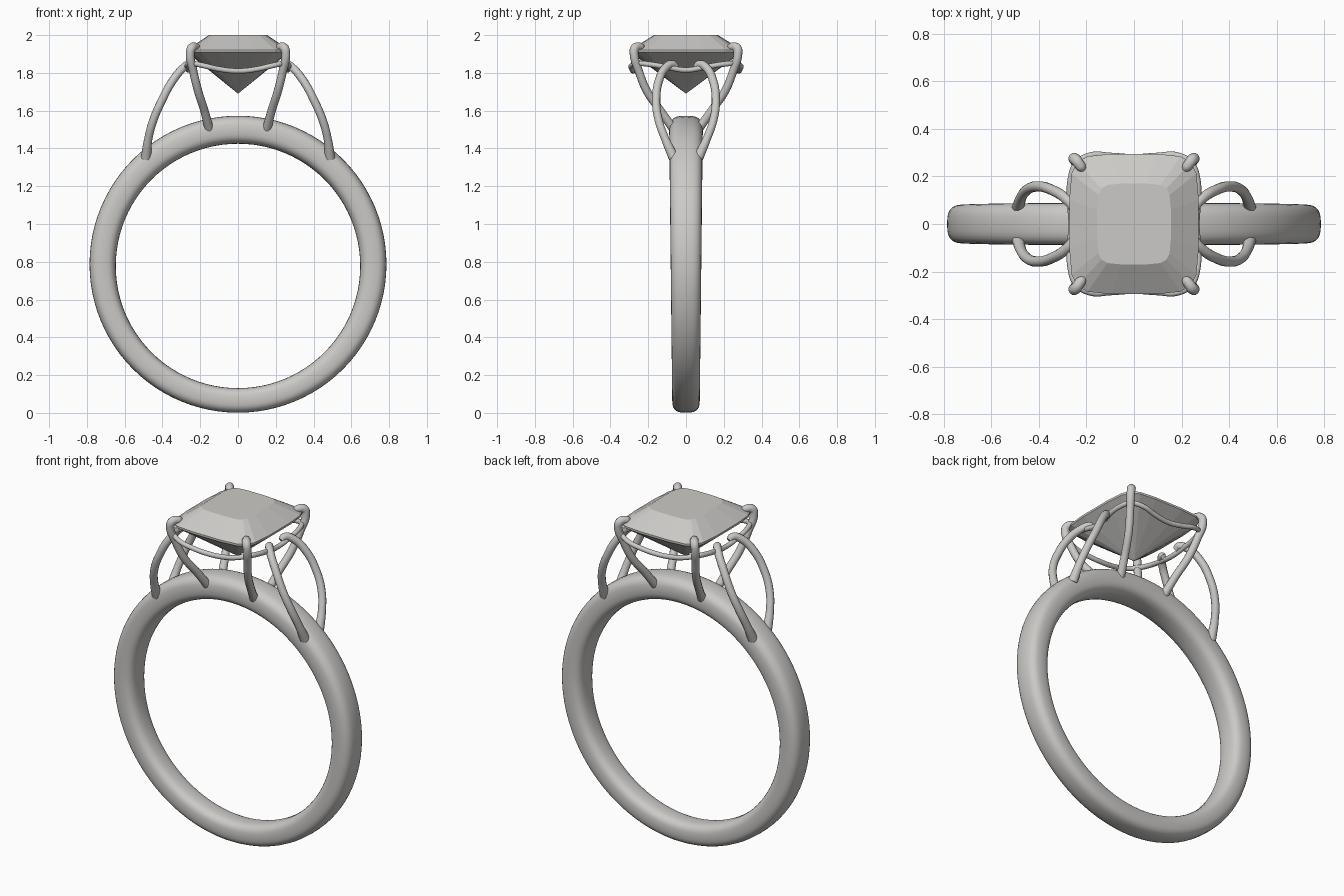
import bpy, bmesh, math

cube = bpy.data.objects.get("Cube")
if cube:
    bpy.data.objects.remove(cube, do_unlink=True)


def material(name, color):
    m = bpy.data.materials.new(name)
    m.use_nodes = True
    m.diffuse_color = color
    m.node_tree.nodes["Principled BSDF"].inputs["Base Color"].default_value = color
    return m


METAL = material("pale grey metal", (0.6, 0.59, 0.57, 1))


def add_mesh(name, bm, smooth):
    bmesh.ops.recalc_face_normals(bm, faces=bm.faces)
    me = bpy.data.meshes.new(name)
    for f in bm.faces:
        f.smooth = smooth
    bm.to_mesh(me)
    bm.free()
    me.materials.append(METAL)
    ob = bpy.data.objects.new(name, me)
    bpy.context.collection.objects.link(ob)
    return ob


def bridge(bm, a, b):
    n = len(a)
    for i in range(n):
        bm.faces.new((a[i], a[(i + 1) % n], b[(i + 1) % n], b[i]))


def wire(name, points, radius, closed=False):
    """Round wire through (x, y, z, radius factor) points, turned into a mesh."""
    cu = bpy.data.curves.new(name, "CURVE")
    cu.dimensions = "3D"
    cu.bevel_depth = radius
    cu.bevel_resolution = 4
    cu.resolution_u = 8
    cu.use_fill_caps = True
    sp = cu.splines.new("BEZIER")
    sp.bezier_points.add(len(points) - 1)
    sp.use_cyclic_u = closed
    for bp, p in zip(sp.bezier_points, points):
        bp.co = p[:3]
        bp.radius = p[3]
        bp.handle_left_type = bp.handle_right_type = "AUTO"
    cu.materials.append(METAL)
    ob = bpy.data.objects.new(name, cu)
    bpy.context.collection.objects.link(ob)
    bpy.ops.object.select_all(action="DESELECT")
    ob.select_set(True)
    bpy.context.view_layer.objects.active = ob
    bpy.ops.object.convert(target="MESH")
    bpy.ops.object.shade_smooth_by_angle(angle=math.radians(50))


def spow(v, e):
    return math.copysign(abs(v) ** e, v)


# Band: soft-cornered section swept round, slightly heavier at the top
bm = bmesh.new()
rings = []
for i in range(96):
    t = math.tau * i / 96
    s, c = math.sin(t), math.cos(t)
    width = 0.081 + 0.008 * c
    ring = []
    for j in range(28):
        a = math.tau * j / 28
        y = width * spow(math.cos(a), 0.7)
        k = 0.5 + 0.5 * spow(math.sin(a), 0.7)
        r = 0.647 + 0.139 * k
        z = 0.778 + 0.009 * k + r * c
        ring.append(bm.verts.new((r * s, y, z)))
    rings.append(ring)
for i in range(96):
    bridge(bm, rings[i], rings[(i + 1) % 96])
add_mesh("band", bm, True)

# Gem: cushion outline with table, crown, thin girdle and pointed pavilion
corner = [(0.965, 0.35 * 0), (1, 0.35), (0.965, 0.72), (0.88, 0.88), (0.72, 0.965), (0.35, 1)][1:]
outline = []
for q in range(4):
    for x, y in corner:
        for _ in range(q):
            x, y = -y, x
        outline.append((x, y))
bm = bmesh.new()
levels = [[bm.verts.new((x * w, y * d, z)) for x, y in outline]
          for w, d, z in ((0.155, 0.17, 2.0), (0.272, 0.295, 1.922), (0.272, 0.295, 1.91))]
bm.faces.new(levels[0])
bridge(bm, levels[0], levels[1])
bridge(bm, levels[1], levels[2])
culet = bm.verts.new((0, 0, 1.69))
for i in range(len(outline)):
    bm.faces.new((levels[2][i], levels[2][(i + 1) % len(outline)], culet))
add_mesh("gem", bm, False)

# Corner prongs with claws, and open shoulder arches, one of each per quadrant
prong = [(0.152, 0.065, 1.5, 1.1), (0.178, 0.135, 1.6, 1), (0.21, 0.205, 1.7, 1),
         (0.237, 0.25, 1.81, 1), (0.253, 0.275, 1.9, 1.05), (0.245, 0.27, 1.932, 1.1),
         (0.222, 0.24, 1.937, 1), (0.208, 0.225, 1.93, 0.5)]
arch = [(0.487, 0.065, 1.35, 1.25), (0.475, 0.11, 1.45, 1), (0.448, 0.145, 1.55, 1),
        (0.405, 0.158, 1.65, 1), (0.345, 0.143, 1.76, 1), (0.285, 0.105, 1.83, 1),
        (0.255, 0.07, 1.845, 1), (0.25, 0.05, 1.83, 0.7)]
for sx, side in ((1, "left"), (-1, "right")):
    for sy, end in ((-1, "front"), (1, "back")):
        for name, path in (("prong", prong), ("shoulder_arch", arch)):
            wire(f"{end}_{side}_{name}", [(sx * x, sy * y, z, r) for x, y, z, r in path], 0.022)

# Gallery rail: wavy wire joining the prongs below the girdle
quarter = [(0.262, 0, 1.815), (0.268, 0.1, 1.83), (0.265, 0.19, 1.845),
           (0.24, 0.255, 1.85), (0.18, 0.288, 1.838), (0.1, 0.286, 1.82)]
half = quarter + [(0, 0.28, 1.81)] + [(-x, y, z) for x, y, z in quarter[:0:-1]]
rail = half + [(-x, -y, z) for x, y, z in half]
wire("gallery_rail", [(*p, 1) for p in rail], 0.014, closed=True)
